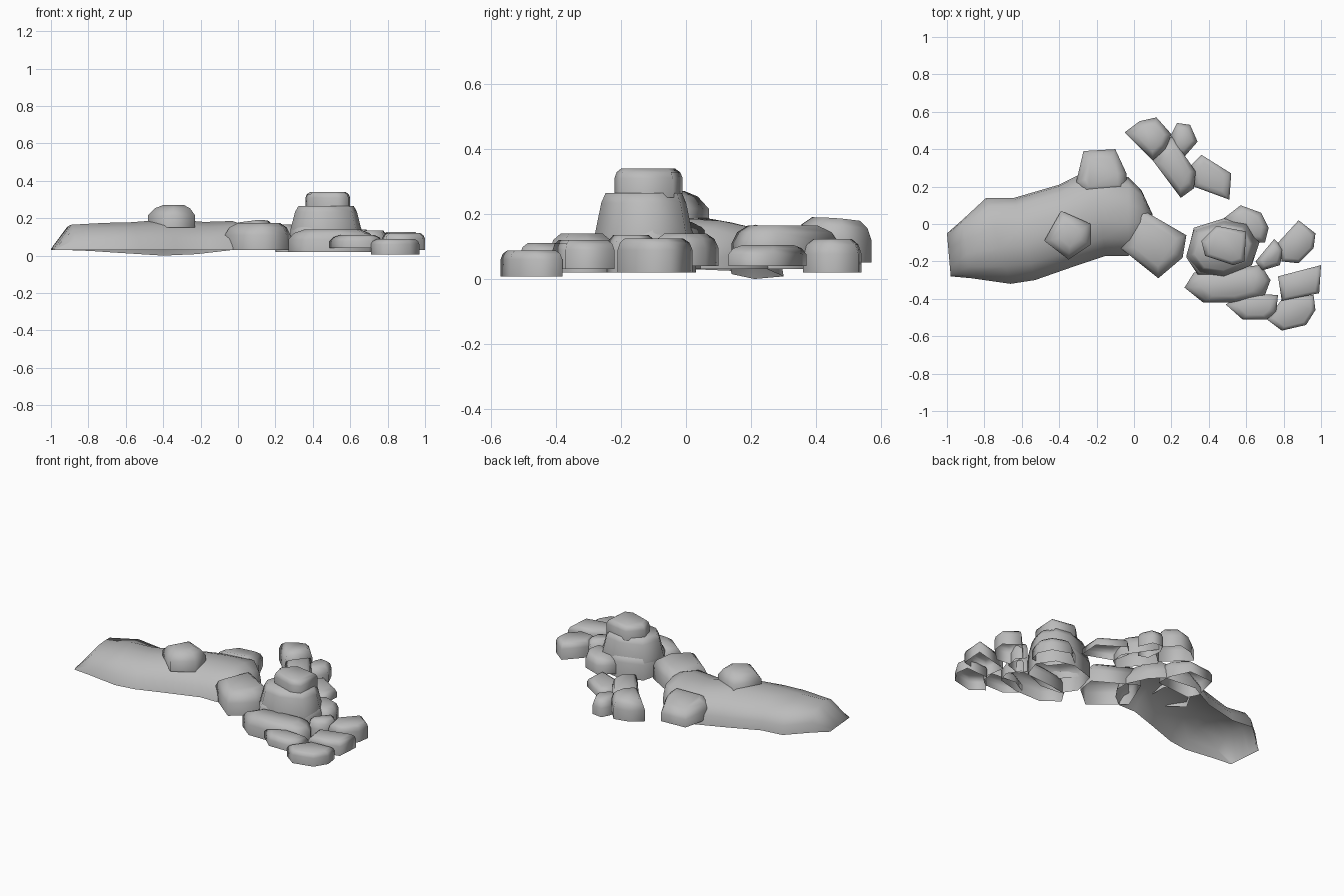
import bpy
import bmesh
from mathutils import Vector

# Remove the default cube
default_cube = bpy.data.objects.get("Cube")
if default_cube:
    bpy.data.objects.remove(default_cube, do_unlink=True)

# Single stone material
STONE = (0.5, 0.5, 0.5, 1.0)
stone = bpy.data.materials.new("grey_stone")
stone.use_nodes = True
stone.diffuse_color = STONE
stone.node_tree.nodes["Principled BSDF"].inputs["Base Color"].default_value = STONE

# Wall profiles as (footprint scale, height fraction)
BOULDER = [(1, 0), (1, .55), (.88, .83), (.64, 1)]
DOME = [(1, 0), (1, .55), (.75, .86), (.45, 1)]
PILLAR = [(1, 0), (1, .18), (.87, .8), (.78, 1)]
SLAB = [(1, 0), (1, .66), (.93, .87), (.78, 1)]


def finish(name, bm):
    """Turn a bmesh into a smooth stone object."""
    bmesh.ops.recalc_face_normals(bm, faces=bm.faces)
    for face in bm.faces:
        face.smooth = True
    mesh = bpy.data.meshes.new(name)
    bm.to_mesh(mesh)
    bm.free()
    mesh.materials.append(stone)
    obj = bpy.data.objects.new(name, mesh)
    bpy.context.collection.objects.link(obj)
    return obj


def bridge(bm, lower, upper, closed):
    """Join two rows of vertices with quads."""
    count = len(lower)
    for i in range(count if closed else count - 1):
        j = (i + 1) % count
        bm.faces.new((lower[i], lower[j], upper[j], upper[i]))


def rock(name, bottom, top, footprint, profile=BOULDER, tilt=(0, 0)):
    """Open-bottomed rock from a footprint in hundredths; tilt slopes its top."""
    corners = [Vector(p) / 100 for p in footprint]
    centre = sum(corners, Vector((0, 0))) / len(corners)
    slope = Vector(tilt)
    bm = bmesh.new()
    previous = None
    for scale, height in profile:
        ring = []
        for corner in corners:
            offset = (corner - centre) * scale
            z = (bottom + (top - bottom) * height) / 100 + height * slope.dot(offset)
            ring.append(bm.verts.new((*(centre + offset), z)))
        if previous:
            bridge(bm, previous, ring, True)
        previous = ring
    bm.faces.new(previous)
    return finish(name, bm)


def ridge(name, stations, section):
    """Hollow ridge lofted through stations running along its length."""
    bm = bmesh.new()
    previous = None
    for front_x, front_y, back_x, back_y, back_z, top, shoulder in stations:
        front = Vector((front_x, front_y, 3)) / 100
        back = Vector((back_x, back_y, back_z)) / 100
        row = []
        for across, rise in section + [(.9, shoulder), (.98, shoulder / 2), (1, 0)]:
            point = front.lerp(back, across)
            point.z += (top / 100 - point.z) * rise
            row.append(bm.verts.new(point))
        if previous:
            bridge(bm, previous, row, False)
        else:
            bm.faces.new(row)
        previous = row
    bm.faces.new(previous)
    return finish(name, bm)


# Long ridge: foot points, back foot height, crest height, back shoulder rise
ridge("long_ridge", [
    (-98, -28, -100, -5, 3, 4, .9),
    (-87, -29, -92, 2, 3, 16.5, .9),
    (-66, -32, -79, 14, 2.5, 17.5, .75),
    (-53, -30, -64, 14, 1.5, 17.8, .65),
    (-33, -23, -40, 21, 0, 19.5, .62),
    (-15, -17, -22, 30, .8, 18, .7),
    (-3, -17, -3, 25, 3, 18.5, .82),
    (5, -11, 4, 18, 3, 16, .8),
    (10, -3, 10, 5, 3, 8, .8),
], [(0, 0), (.05, .4), (.2, .82), (.42, 1), (.66, .96)])

# Boulders resting on and against the ridge
rock("ridge_top_boulder", 15, 27,
     [(-48, -9), (-39, 7), (-23, 0), (-23, -11), (-35, -19)], DOME)
rock("ridge_back_boulder", 3, 15,
     [(-31, 22), (-27, 39), (-10, 40), (-4, 27), (-4, 18), (-28, 16)], tilt=(.05, -.22))
rock("ridge_end_boulder", 3, 17.5,
     [(-7, -13), (2, 9), (28, -6), (26, -18), (13, -29)])

# Stacked tower
rock("tower_base", 2, 17,
     [(28, -18), (32, -2), (48, 3), (60, 0), (67, -10), (63, -22), (48, -28), (34, -27)], SLAB)
rock("tower_middle", 11, 26.5,
     [(28, -17), (32, -3), (48, 2), (60, 0), (66, -10), (63, -22), (48, -28), (35, -26)], PILLAR)
rock("tower_cap", 25, 34,
     [(36, -9), (44, -1), (60, -4), (59, -20), (53, -22), (38, -17)], SLAB)

# Low rocks around the tower
rock("tower_back_rock", 4, 14,
     [(48, 3), (57, 10), (68, 6), (72, -2), (70, -10), (58, -10)])
rock("small_gap_rock", 2, 13.5,
     [(65, -20), (75, -8), (80, -13), (78, -22), (68, -25)])
rock("outer_side_rock", 2, 12.5,
     [(77, -10), (88, 2), (97, -5), (96, -13), (88, -21), (79, -20)], SLAB)
rock("outer_square_rock", 3, 12,
     [(77, -28), (100, -22), (99, -37), (79, -41)], SLAB)
rock("long_front_rock", 2, 14,
     [(27, -34), (32, -26), (45, -24), (68, -22), (73, -30), (70, -38), (55, -42), (37, -42)])
rock("middle_front_rock", 4, 11,
     [(49, -43), (60, -37), (77, -38), (76, -47), (71, -51), (58, -51)])
rock("outer_front_rock", .7, 8.8,
     [(71, -51), (80, -39), (96, -38), (97, -46), (92, -54), (79, -57)], SLAB)

# Separate group behind
rock("back_tall_rock", 5, 18.3,
     [(-5, 49), (3, 55), (12, 57), (20, 48), (17, 40), (10, 34)], tilt=(.05, -.08))
rock("back_small_rock", 2, 12.3,
     [(20, 48), (23, 54), (30, 53), (34, 44), (27, 36), (21, 38)])
rock("back_wedge_rock", 4, 16.5,
     [(10, 34), (20, 47), (33, 28), (32, 19), (25, 14)])
rock("back_flat_rock", 4, 10.5,
     [(30, 31), (36, 37), (52, 27), (51, 13), (32, 20)])
